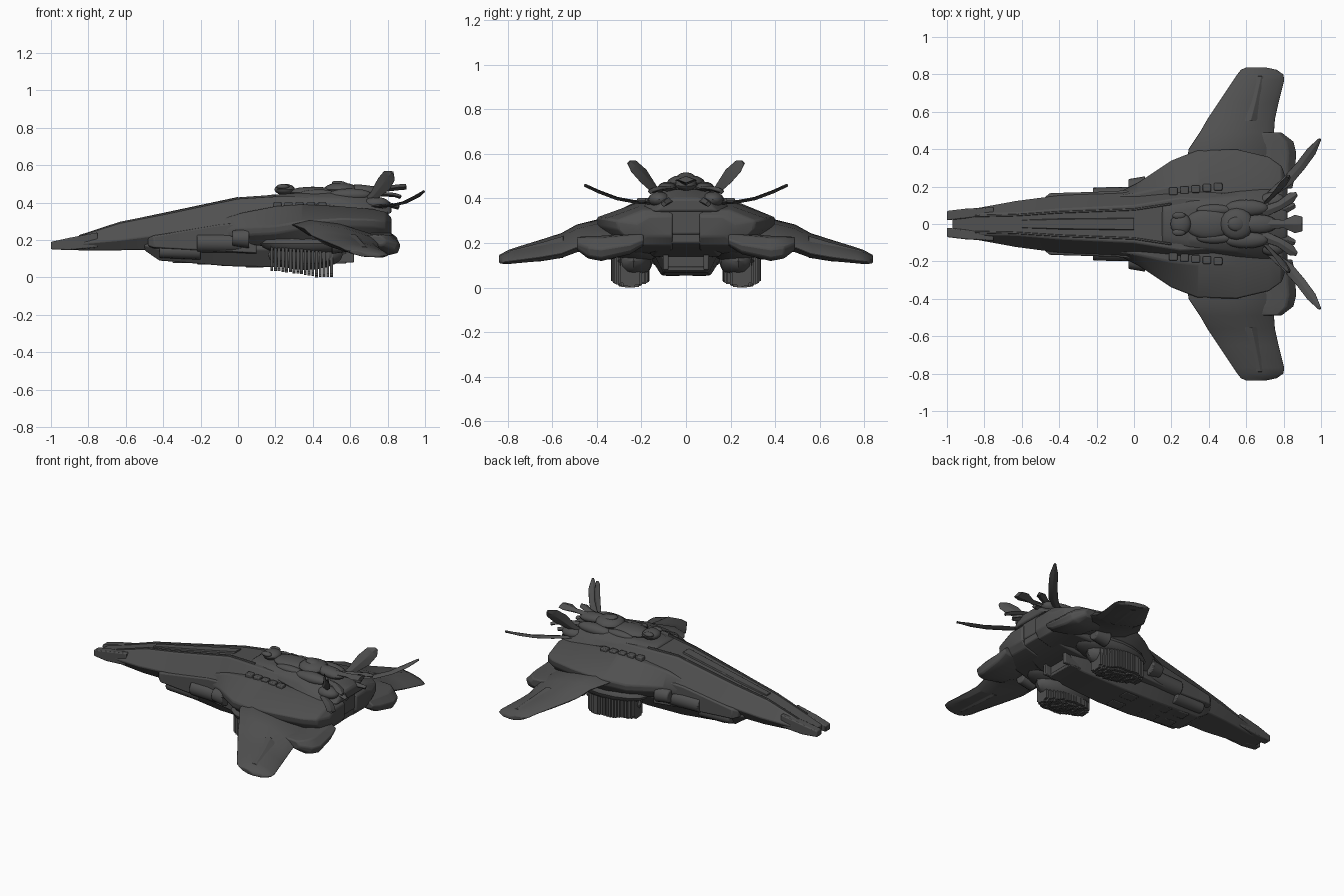
import bpy, bmesh, math, random
from mathutils import Vector, Matrix

random.seed(4)
if "Cube" in bpy.data.objects:
    bpy.data.objects.remove(bpy.data.objects["Cube"], do_unlink=True)

steel = bpy.data.materials.new("dark_steel")
steel.use_nodes = True
grey = (.08, .08, .08, 1)
steel.diffuse_color = grey
steel.node_tree.nodes["Principled BSDF"].inputs["Base Color"].default_value = grey


def finish(name, bm, mirror=False, bevel=0):
    """Turn a bmesh into a named, shaded object, optionally mirrored across the centreline."""
    bmesh.ops.recalc_face_normals(bm, faces=bm.faces)
    mesh = bpy.data.meshes.new(name)
    bm.to_mesh(mesh)
    bm.free()
    mesh.materials.append(steel)
    obj = bpy.data.objects.new(name, mesh)
    bpy.context.collection.objects.link(obj)
    if bevel:
        mod = obj.modifiers.new("soft_edges", "BEVEL")
        mod.width = bevel
        mod.segments = 2
    if mirror:
        mod = obj.modifiers.new("other_side", "MIRROR")
        mod.use_axis = (False, True, False)
        mod.use_mirror_merge = False
    bpy.ops.object.select_all(action="DESELECT")
    obj.select_set(True)
    bpy.context.view_layer.objects.active = obj
    bpy.ops.object.shade_smooth_by_angle(angle=math.radians(32))
    return obj


def loft(name, rings, mirror=False, bevel=.006):
    """Skin a row of closed cross-sections and cap both ends."""
    bm = bmesh.new()
    rows = [[bm.verts.new(p) for p in ring] for ring in rings]
    for a, b in zip(rows, rows[1:]):
        for i in range(len(a)):
            j = (i + 1) % len(a)
            bm.faces.new((a[i], a[j], b[j], b[i]))
    bm.faces.new(rows[0])
    bm.faces.new(rows[-1])
    return finish(name, bm, mirror, bevel)


def body(name, stations, bevel=.006):
    """Symmetric hull: x, top half-width, top z, side half-width, side z, base half-width, base z."""
    rings = []
    for x, wt, zt, w, zm, wb, zb in stations:
        half = [(wt, zt), (w, zm), (wb, zb)]
        rings.append([(x, y, z) for y, z in half] + [(x, -y, z) for y, z in reversed(half)])
    return loft(name, rings, bevel=bevel)


LENS = [(0, 0), (.2, .8), (.55, 1), (.9, .6), (1, 0), (.9, -.6), (.55, -1), (.2, -.8)]
BLUNT = [(0, 0), (.2, .7), (.6, 1), (.85, 1), (1, .2), (.95, -.6), (.8, -.9), (.3, -.6)]


def wing(name, stations, tilt, shape=LENS, bevel=.005):
    """Wing surface: y, leading x, trailing x, middle z, half thickness; tilt is in thicknesses."""
    rings = []
    for y, x0, x1, z, h in stations:
        rings.append([(x0 + (x1 - x0) * t, y, z + h * (s + tilt * (.5 - t))) for t, s in shape])
    return loft(name, rings, True, bevel)


def leaf(name, path, widths, side, thick=.008, mirror=True):
    """Thin feather following a path."""
    side = Vector(side).normalized()
    rings = []
    for i, p in enumerate(path):
        p = Vector(p)
        run = Vector(path[min(i + 1, len(path) - 1)]) - Vector(path[max(i - 1, 0)])
        up = run.cross(side).normalized() * thick
        w = side * widths[i]
        rings.append([p + w, p + up, p - w, p - up])
    return loft(name, rings, mirror, .002)


def blob(name, loc, size, tilt=0, mirror=False):
    bm = bmesh.new()
    m = Matrix.Translation(loc) @ Matrix.Rotation(tilt, 4, "Y") @ Matrix.Diagonal((*size, 1))
    bmesh.ops.create_uvsphere(bm, u_segments=16, v_segments=10, radius=1, matrix=m)
    return finish(name, bm, mirror)


def tube(name, x0, x1, y, z, r0, r1):
    bm = bmesh.new()
    m = Matrix.Translation(((x0 + x1) / 2, y, z)) @ Matrix.Rotation(math.pi / 2, 4, "Y")
    bmesh.ops.create_cone(bm, cap_ends=True, segments=16, radius1=r0, radius2=r1,
                          depth=x1 - x0, matrix=m)
    return finish(name, bm, True, .006)


def boxes(name, items, mirror=True, bevel=0):
    """Several boxes in one object, each a centre and a size."""
    bm = bmesh.new()
    for loc, size in items:
        m = Matrix.Translation(loc) @ Matrix.Diagonal((*size, 1))
        bmesh.ops.create_cube(bm, size=1, matrix=m)
    return finish(name, bm, mirror, bevel)


# Long tapering hull, belly keel and engine block
body("main_hull", [
    (-.97, .045, .19, .065, .17, .05, .15), (-.85, .055, .22, .085, .18, .06, .145),
    (-.63, .06, .29, .125, .2, .09, .145), (-.4, .08, .335, .155, .23, .1, .15),
    (0, .1, .42, .18, .28, .12, .14), (.25, .14, .435, .22, .3, .14, .13),
    (.6, .12, .42, .25, .28, .15, .14), (.8, .08, .375, .2, .28, .1, .2)])
body("belly_keel", [
    (-.5, .1, .2, .12, .17, .09, .145), (-.42, .12, .2, .13, .15, .09, .09),
    (-.05, .13, .25, .16, .15, .11, .06), (.2, .14, .25, .17, .15, .11, .055),
    (.47, .12, .25, .15, .16, .1, .065), (.58, .09, .22, .12, .16, .08, .09)])
boxes("engine_frame", [
    ((.55, .09, .14), (.14, .025, .12)), ((.57, 0, .19), (.18, .2, .02)),
    ((.53, 0, .085), (.1, .2, .02))], bevel=.005)
boxes("stern_plate", [((.785, 0, .3), (.04, .16, .13))], False, .012)

# Nose prongs and raised lines along the top
loft("nose_prong", [
    [(x, a, z0), (x, b, z0), (x, b, z1), (x, a, z1)] for x, a, b, z0, z1 in
    [(-1, .02, .07, .15, .19), (-.9, .03, .082, .146, .212), (-.75, .05, .09, .16, .24)]], True)
loft("top_ridge", [
    [(x, y, z - .02), (x, y + .015, z - .02), (x, y + .012, z), (x, y + .003, z)]
    for x, y, z in [(-.85, .035, .226), (-.63, .04, .298), (-.4, .055, .343),
                    (0, .07, .428), (.2, .1, .442)]], True, .002)
body("spine_strip", [
    (-.6, .02, .303, .022, .29, .022, .27), (-.4, .025, .345, .03, .33, .03, .3),
    (0, .03, .43, .035, .41, .035, .4)], .002)
loft("side_strake", [
    [(x, .08, z0), (x, w, z0 + .01), (x, w, z1 - .02), (x, .08, z1)] for x, w, z0, z1 in
    [(-.48, .14, .16, .23), (-.45, .165, .15, .24), (-.1, .175, .13, .3), (.1, .2, .12, .32)]], True)

# Broad shoulders between hull and wings
loft("shoulder", [
    [(x, .06, zt), (x, .1 + yo * .3, zt), (x, yo, zo), (x, yo - .005, zo - .04),
     (x, yo * .75, zb), (x, .06, zb)] for x, yo, zt, zo, zb in
    [(-.12, .15, .3, .25, .19), (.02, .22, .345, .265, .18), (.2, .34, .38, .275, .16),
     (.34, .395, .39, .3, .15), (.55, .4, .38, .315, .15), (.72, .36, .365, .31, .17),
     (.79, .31, .35, .3, .19), (.82, .22, .32, .29, .23)]], True, .008)
boxes("shoulder_vent", [((.21 + i * .06, .175 + i * .006, .385), (.045, .04, .035))
                        for i in range(5)], bevel=.006)

# Main wings with raised panels, and the thick stern flaps
wing("wing", [
    (.25, .27, .74, .24, .05), (.4, .29, .75, .24, .05), (.49, .35, .75, .22, .048),
    (.56, .39, .755, .188, .043), (.65, .45, .775, .167, .037), (.77, .53, .805, .143, .027),
    (.8, .55, .8, .136, .024), (.825, .57, .765, .13, .018), (.838, .6, .7, .128, .014)], 1.7)
wing("wing_panel", [
    (.55, .57, .67, .184, .049), (.65, .6, .69, .161, .042), (.79, .63, .72, .138, .029)],
    .45, bevel=.002)
wing("stern_flap", [
    (.19, .58, .85, .22, .03), (.25, .57, .86, .2, .046), (.38, .57, .87, .18, .056),
    (.44, .58, .855, .185, .05), (.49, .64, .79, .2, .028)], .6, BLUNT, .008)

# Underslung tubes and thrusters
tube("side_tube", -.22, .02, .145, .185, .05, .055)
tube("side_tube_collar", -.03, .06, .2, .21, .04, .055)
tube("front_tube", -.42, -.2, .12, .14, .035, .045)
tube("wing_thruster", .5, .6, .34, .175, .05, .035)
boxes("belly_plate", [((-.3 + i * .13, .06, .092 - i * .008), (.1, .07, .03))
                      for i in range(4)], bevel=.006)

# Comb-like pods hanging from rounded housings
pins = []
for i in range(17):
    x = .18 + i * .02
    t = (x - .34) / .17
    reach = .076 * math.sqrt(max(.2, 1 - t * t))
    for j in range(7):
        s = j / 3 - 1
        low = max(0, .034 - i * .0024) + .012 * s ** 4 + random.uniform(0, .01)
        if (i, j) == (12, 3):
            low = 0
        pins.append(((x, .25 + reach * s, (low + .17) / 2), (.015, .02, .17 - low)))
boxes("pod_pins", pins)
blob("pod_core", (.36, .235, .12), (.2, .085, .08), mirror=True)
blob("pod_housing", (.38, .225, .18), (.26, .13, .065), mirror=True)

# Sculpted figure and deck on the back
body("deck", [
    (.15, .06, .44, .1, .43, .12, .4), (.3, .09, .45, .13, .43, .14, .4),
    (.55, .1, .455, .15, .42, .18, .37), (.72, .09, .44, .15, .4, .2, .35),
    (.82, .05, .4, .1, .38, .14, .34)], .012)
for name, loc, size, tilt in [
        ("figure_head", (.25, 0, .47), (.055, .06, .03), 0),
        ("figure_chest", (.4, 0, .455), (.13, .08, .03), 0),
        ("figure_hips", (.55, 0, .47), (.09, .085, .037), 0),
        ("figure_crest", (.55, 0, .495), (.05, .04, .02), .2),
        ("figure_tail", (.67, 0, .465), (.1, .05, .03), .1)]:
    blob(name, loc, size, tilt)
for name, loc, size in [
        ("figure_ear", (.24, .045, .485), (.035, .02, .014)),
        ("figure_arm", (.43, .075, .445), (.1, .03, .025)),
        ("figure_leg", (.6, .085, .44), (.12, .045, .035)),
        ("figure_foot", (.74, .12, .395), (.07, .05, .035))]:
    blob(name, loc, size, mirror=True)

# Feather-like fins at the stern
leaf("upper_feather", [(.68, .09, .4), (.73, .14, .44), (.78, .19, .5), (.81, .235, .545),
                       (.825, .258, .562)], [.015, .028, .046, .04, .012], (1, .4, -.9), .01)
leaf("lower_feather", [(.72, .15, .38), (.82, .23, .385), (.89, .31, .4), (.95, .39, .43),
                       (.995, .455, .46)], [.02, .03, .028, .027, .008], (1, -.75, 0))
leaf("centre_tail", [(.62, 0, .47), (.8, 0, .475), (.86, 0, .482), (.9, 0, .485)],
     [.04, .022, .05, .04], (0, 1, 0), .016, False)
leaf("short_feather", [(.68, .06, .44), (.78, .1, .445), (.84, .14, .44), (.87, .16, .43)],
     [.03, .025, .03, .012], (-.4, 1, 0), .012)
leaf("low_tail", [(.7, .05, .4), (.8, .08, .39), (.86, .1, .375)],
     [.04, .03, .015], (-.3, 1, 0), .014)
